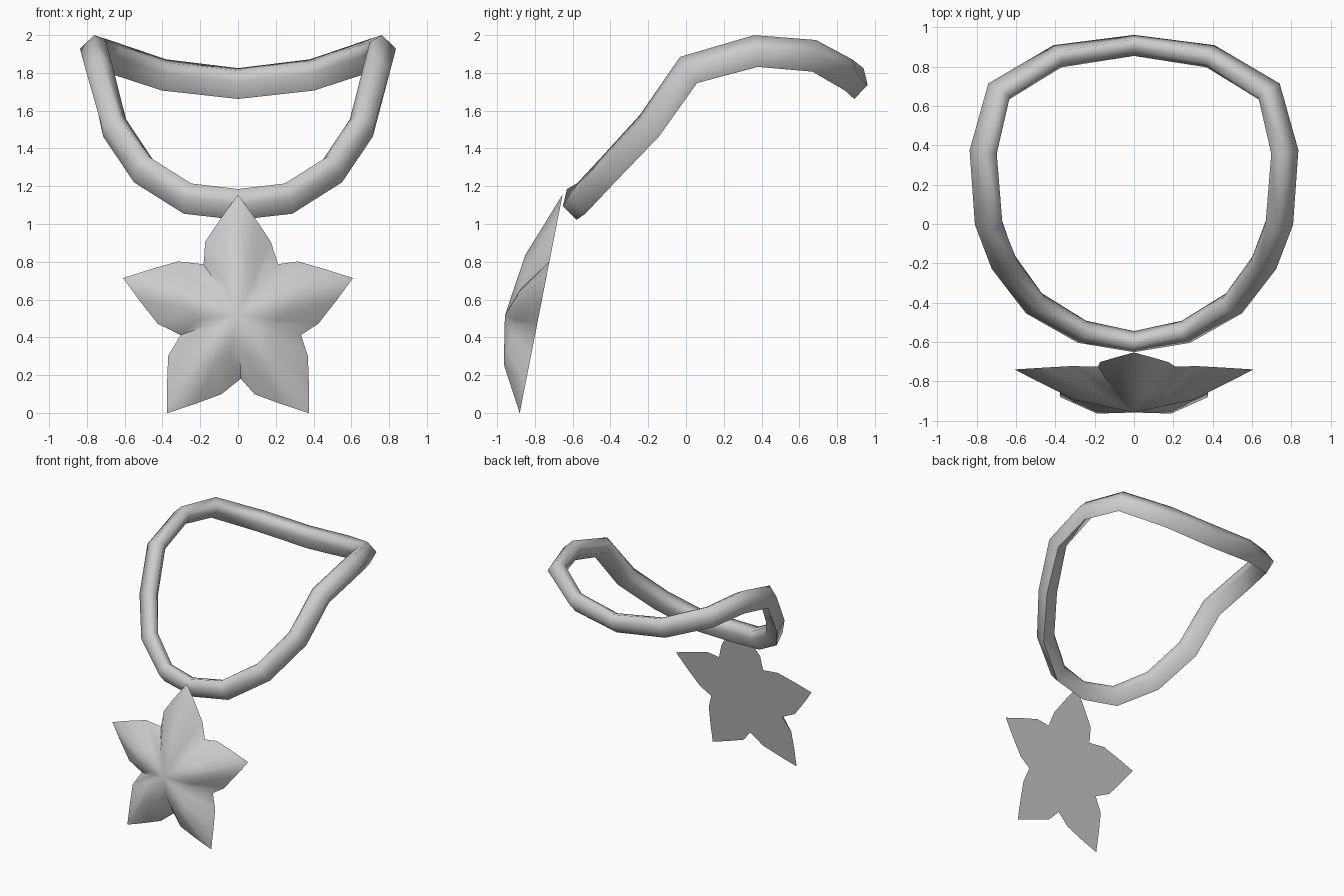
import bpy, bmesh, math
from mathutils import Vector, Matrix

if "Cube" in bpy.data.objects:
    bpy.data.objects.remove(bpy.data.objects["Cube"])

grey = bpy.data.materials.new("light_grey")
grey.diffuse_color = (0.6, 0.6, 0.6, 1)
grey.use_nodes = True
grey.node_tree.nodes["Principled BSDF"].inputs["Base Color"].default_value = grey.diffuse_color


def finish(name, bm, angle):
    bmesh.ops.recalc_face_normals(bm, faces=bm.faces)
    me = bpy.data.meshes.new(name)
    bm.to_mesh(me)
    bm.free()
    me.materials.append(grey)
    ob = bpy.data.objects.new(name, me)
    bpy.context.collection.objects.link(ob)
    bpy.ops.object.select_all(action='DESELECT')
    ob.select_set(True)
    bpy.context.view_layer.objects.active = ob
    bpy.ops.object.shade_smooth_by_angle(angle=math.radians(angle))
    return ob


# Neck loop: five-sided band swept along a mirrored path
half = [(0, .91, 1.745), (.39, .855, 1.79), (.69, .675, 1.89), (.77, .37, 1.915),
        (.745, .015, 1.815), (.67, -.19, 1.52), (.51, -.405, 1.29),
        (.265, -.55, 1.135), (0, -.6, 1.105)]
path = [Vector(p) for p in half + [(-x, y, z) for x, y, z in half[-2:0:-1]]]
section = [(.03, .08), (.052, -.01), (-.02, -.083), (-.055, .01), (-.03, .068)]

bm = bmesh.new()
rings = []
n = len(path)
for i, c in enumerate(path):
    a = (c - path[i - 1]).normalized()
    b = (path[(i + 1) % n] - c).normalized()
    t = (a + b).normalized()
    out = Vector((-t.y, t.x, 0)).normalized()     # horizontal, away from the neck
    up = t.cross(out)
    if up.z < 0:
        up = -up
    side = abs(out.x)
    twist = Matrix.Rotation(math.radians(25) * side, 2)
    ring = []
    for p in section:
        u, v = twist @ Vector(p)
        ring.append(bm.verts.new(c + out * u * (1 + .3 * side) + up * v))
    rings.append(ring)
for i in range(n):
    r, s = rings[i], rings[(i + 1) % n]
    for j in range(5):
        k = (j + 1) % 5
        bm.faces.new((r[j], r[k], s[k], s[j]))
finish("neck_loop", bm, 89)

# Star pendant: flat tilted back, domed front with ridged arms
CZ = .516
# angle from arm axis, radius, dome height halfway in
arm = [(0, .64, .135), (10, .522, .132), (24, .427, .122), (36, .335, .115),
       (48, .427, .122), (62, .522, .132)]


def star_point(angle, r, shift, depth):
    x = r * math.sin(angle) + shift
    z = CZ + r * math.cos(angle)
    return Vector((x, -.88 + z * .196 - depth, z))


bm = bmesh.new()
rim, mid = [], []
for k in range(5):
    for deg, r, h in arm:
        ang = math.radians(72 * k + deg)
        shift = .015 if deg == 36 else 0
        rim.append(bm.verts.new(star_point(ang, r, shift, 0)))
        mid.append(bm.verts.new(star_point(ang, r * .5, shift * .5, h)))
peak = bm.verts.new(star_point(0, 0, 0, .18))
m = len(rim)
for i in range(m):
    j = (i + 1) % m
    bm.faces.new((rim[i], rim[j], mid[j], mid[i]))
    bm.faces.new((mid[i], mid[j], peak))
bm.faces.new(rim)
star = finish("star_pendant", bm, 60)
# keep the back crisp where it meets the dome
for e in star.data.edges:
    if all(v % 2 == 0 and v < 2 * m for v in e.vertices):
        e.use_edge_sharp = True
